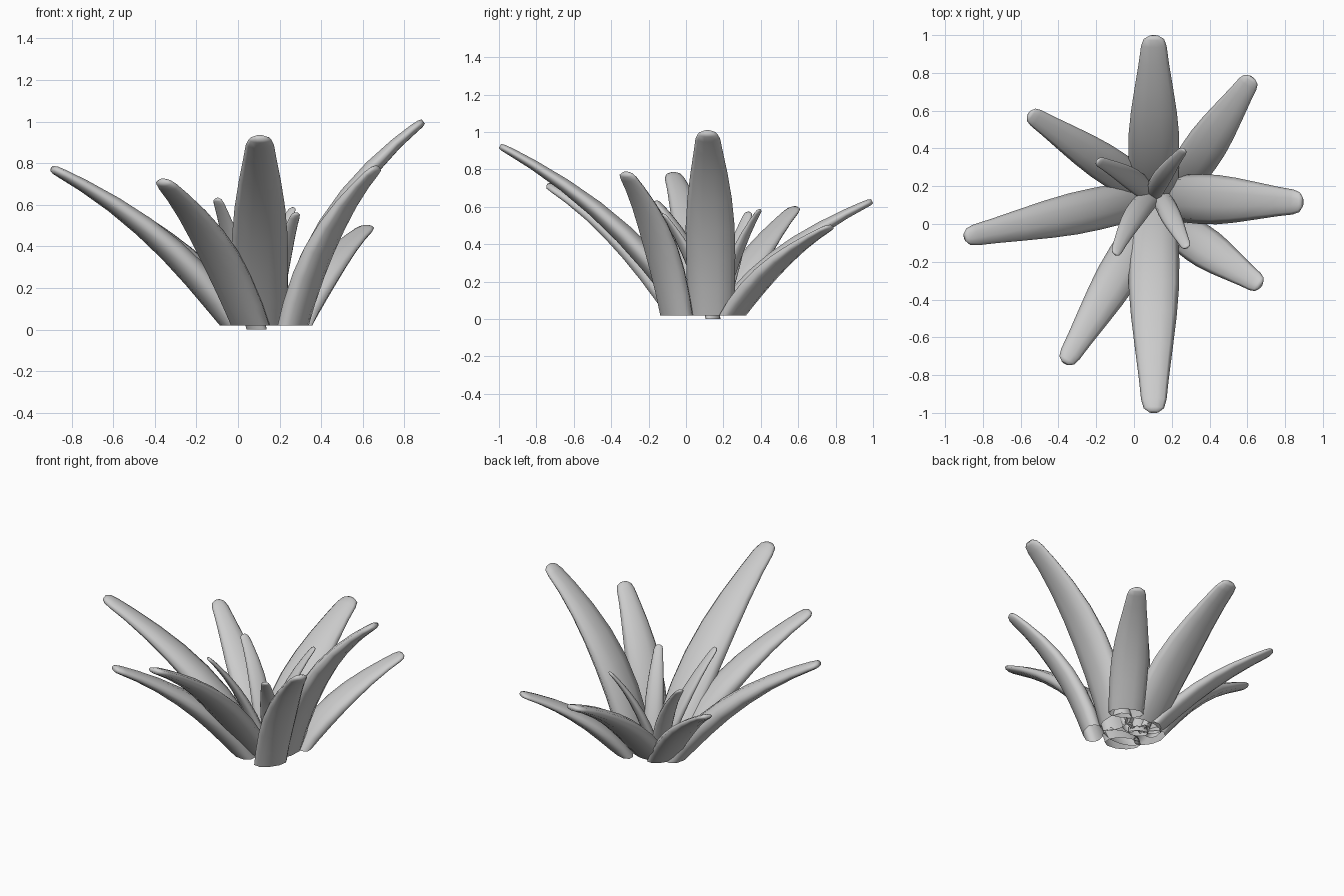
import bpy
import bmesh
from math import cos, sin, pi
from mathutils import Vector

cube = bpy.data.objects.get("Cube")
if cube:
    bpy.data.objects.remove(cube)

mat = bpy.data.materials.new("pale grey")
mat.use_nodes = True
GREY = (0.6, 0.6, 0.6, 1)
mat.diffuse_color = GREY
mat.node_tree.nodes["Principled BSDF"].inputs["Base Color"].default_value = GREY

SIDES = 10
# position along the leaf, relative width, relative thickness
PROFILE = [(0, .94, 1), (.12, .97, 1), (.27, 1, .95), (.42, .99, .86), (.57, .9, .73),
           (.72, .75, .57), (.86, .59, .43), (.95, .5, .35), (.985, .4, .3), (1, .2, .2)]


def add_leaf(name, base, tip, width, thick, out=.35, up=.62, sway=0):
    """Tapered oval tube, open at the foot, that arches outwards to a blunt tip."""
    base, tip = Vector(base), Vector(tip)
    span = tip - base
    radial = Vector((span.x, span.y, 0)).normalized()
    side = Vector((0, 0, 1)).cross(radial)
    bend = base + Vector((span.x * out, span.y * out, span.z * up)) + side * sway
    bm = bmesh.new()
    rings = []
    for t, w, d in PROFILE:
        centre = base * (1 - t) ** 2 + bend * 2 * t * (1 - t) + tip * t * t
        along = ((bend - base) * (1 - t) + (tip - bend) * t).normalized()
        # the foot is cut level, the rest is square to the arch
        outward = radial.lerp(side.cross(along), min(1, t * 4)).normalized()
        ring = []
        for i in range(SIDES):
            a = 2 * pi * i / SIDES
            ring.append(bm.verts.new(centre + side * cos(a) * width * w
                                     + outward * sin(a) * thick * d))
        rings.append(ring)
    for low, high in zip(rings, rings[1:]):
        for i in range(SIDES):
            j = (i + 1) % SIDES
            bm.faces.new((low[i], low[j], high[j], high[i]))
    bm.faces.new(rings[-1])
    bmesh.ops.recalc_face_normals(bm, faces=bm.faces)
    mesh = bpy.data.meshes.new(name)
    bm.to_mesh(mesh)
    bm.free()
    mesh.materials.append(mat)
    obj = bpy.data.objects.new(name, mesh)
    bpy.context.collection.objects.link(obj)
    bpy.ops.object.select_all(action="DESELECT")
    obj.select_set(True)
    bpy.context.view_layer.objects.active = obj
    bpy.ops.object.shade_smooth_by_angle(angle=pi * .75)


# Large outer leaves
add_leaf("front_leaf", (.105, .02, .02), (.105, -.995, .925), .135, .065)
add_leaf("back_leaf", (.105, .2, .02), (.105, .995, .63), .135, .062)
add_leaf("left_leaf", (.25, .135, .02), (.89, .115, 1.0), .132, .067, .25, .64)
add_leaf("right_leaf", (-.015, .12, .02), (-.895, -.07, .775), .112, .07)
add_leaf("front_right_leaf", (.06, -.03, .02), (-.365, -.735, .715), .112, .067)
add_leaf("front_left_leaf", (.265, -.05, .02), (.67, -.325, .78), .108, .06, .28, .62)
add_leaf("back_left_leaf", (.27, .25, .02), (.625, .775, .495), .11, .052)
add_leaf("back_right_leaf", (.03, .2, .02), (-.555, .585, .595), .1, .05, .37, .58)

# Small inner leaves
add_leaf("small_front_right_leaf", (.09, .145, 0), (-.1, -.16, .63), .06, .032, sway=-.04)
add_leaf("small_front_left_leaf", (.15, .13, .02), (.28, -.125, .56), .055, .032)
add_leaf("small_back_left_leaf", (.1, .16, .02), (.265, .395, .585), .05, .03, sway=.02)
add_leaf("small_back_right_leaf", (.07, .17, .02), (-.195, .335, .57), .058, .032, sway=-.03)
